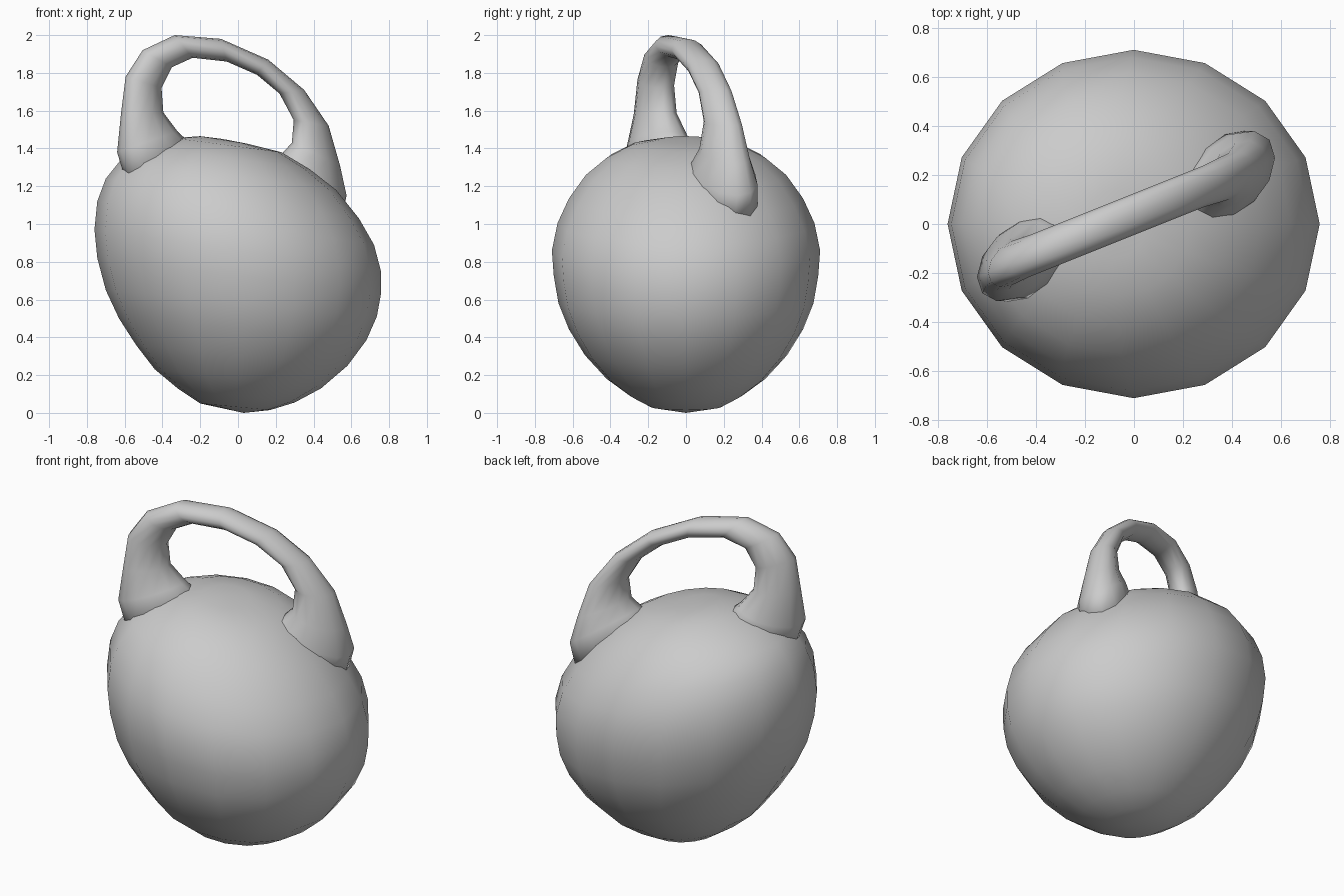
import bpy, bmesh, math

if "Cube" in bpy.data.objects:
    bpy.data.objects.remove(bpy.data.objects["Cube"])


def loft(name, rings, start=None, end=None):
    """Skin a list of closed rings; ends close to a pole point or a flat cap."""
    bm = bmesh.new()
    loops = [[bm.verts.new(p) for p in ring] for ring in rings]
    n = len(loops[0])
    for a, b in zip(loops, loops[1:]):
        for i in range(n):
            j = (i + 1) % n
            bm.faces.new((a[i], a[j], b[j], b[i]))
    for loop, pole in ((loops[0], start), (loops[-1], end)):
        if pole:
            tip = bm.verts.new(pole)
            for i in range(n):
                bm.faces.new((loop[i], loop[(i + 1) % n], tip))
        else:
            bm.faces.new(loop)
    bmesh.ops.recalc_face_normals(bm, faces=bm.faces)
    for f in bm.faces:
        f.smooth = True
    me = bpy.data.meshes.new(name)
    bm.to_mesh(me)
    bm.free()
    ob = bpy.data.objects.new(name, me)
    bpy.context.collection.objects.link(ob)
    return ob


def ring(x0, z0, x1, z1, half_y, sides, y0=0.0, slope=0.0):
    """Ellipse whose front-view ends are (x0,z0),(x1,z1), sheared along y."""
    cx, cz, hx, hz = (x0 + x1) / 2, (z0 + z1) / 2, (x1 - x0) / 2, (z1 - z0) / 2
    pts = []
    for k in range(sides):
        c, s = math.cos(math.tau * k / sides), math.sin(math.tau * k / sides)
        x = cx + hx * c
        pts.append((x, y0 + slope * x + half_y * s, cz + hz * c))
    return pts


# Leaning round body: left point, right point and half depth of each ring
body_rows = [
    (-.20, .05, .17, .015, .19),
    (-.32, .13, .30, .055, .30),
    (-.44, .23, .44, .13, .42),
    (-.54, .36, .58, .25, .535),
    (-.63, .50, .68, .385, .62),
    (-.70, .65, .735, .51, .675),
    (-.745, .82, .757, .63, .70),
    (-.76, .97, .757, .75, .71),
    (-.745, 1.12, .72, .89, .68),
    (-.70, 1.24, .64, 1.03, .62),
    (-.62, 1.34, .52, 1.18, .53),
    (-.48, 1.41, .38, 1.29, .42),
    (-.34, 1.455, .23, 1.38, .29),
    (-.20, 1.465, .05, 1.425, .14),
]
loft("body", [ring(*r, 16) for r in body_rows], (.03, 0, 0), (-.08, 0, 1.45))

# Loop handle, turned about the vertical: outer point, inner point, half depth
handle_rows = [
    (-.58, 1.18, -.18, 1.36, .19),
    (-.64, 1.38, -.32, 1.49, .15),
    (-.62, 1.58, -.395, 1.59, .105),
    (-.595, 1.78, -.405, 1.72, .09),
    (-.505, 1.92, -.35, 1.83, .085),
    (-.335, 2.0, -.24, 1.88, .085),
    (-.09, 1.98, -.06, 1.86, .085),
    (.16, 1.87, .10, 1.79, .085),
    (.35, 1.71, .22, 1.69, .085),
    (.48, 1.52, .295, 1.55, .095),
    (.54, 1.31, .285, 1.43, .125),
    (.575, 1.15, .235, 1.375, .165),
    (.54, 1.0, .12, 1.22, .19),
]
loft("handle", [ring(*r, 12, .04, .4) for r in handle_rows])
